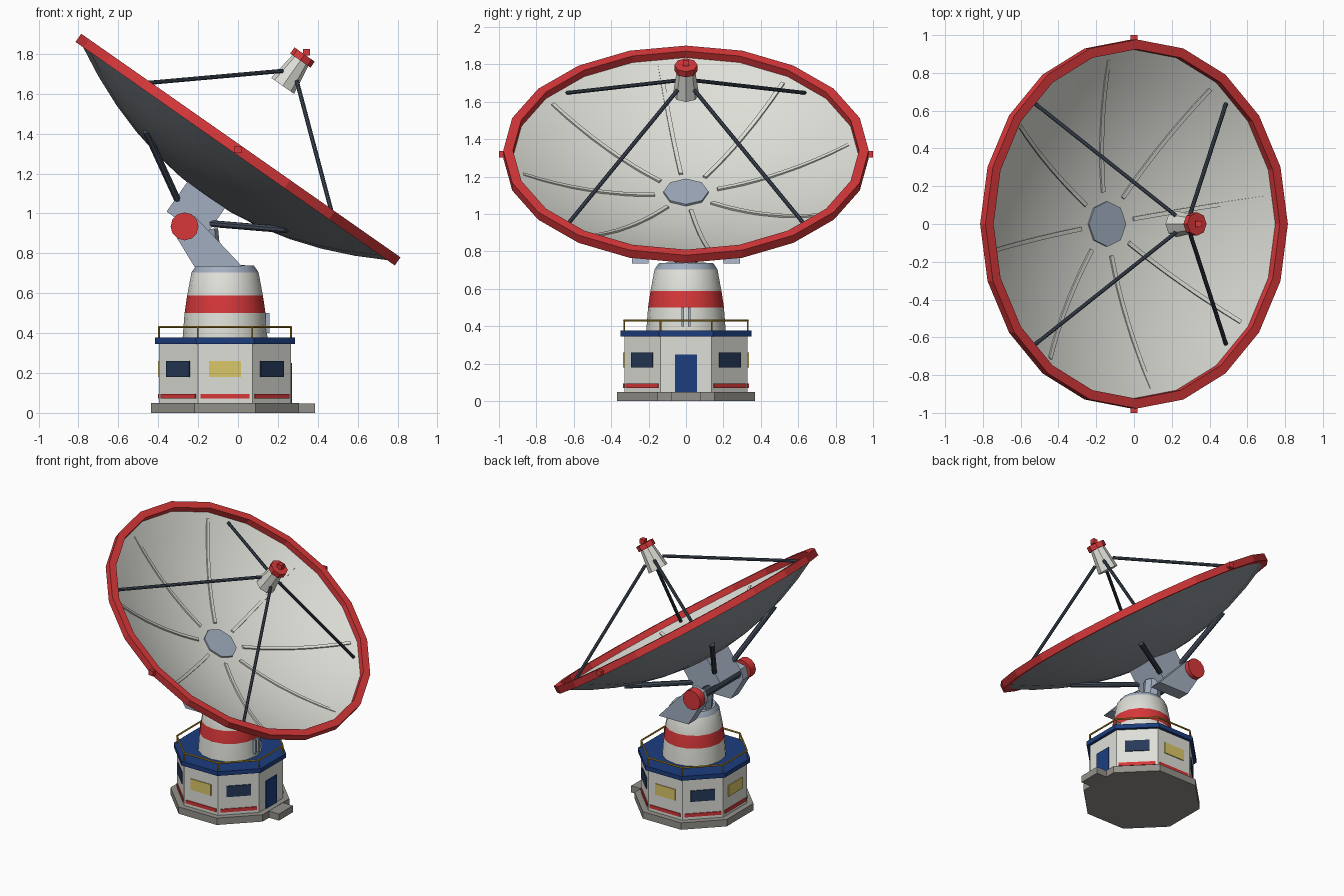
import bpy, bmesh
from math import pi, sin, cos, tan, radians
from mathutils import Matrix, Vector

cube = bpy.data.objects.get("Cube")
if cube:
    bpy.data.objects.remove(cube)


def material(name, r, g, b):
    m = bpy.data.materials.new(name)
    m.use_nodes = True
    col = [(c / 255) ** 2.2 for c in (r, g, b)] + [1]
    m.diffuse_color = col
    m.node_tree.nodes["Principled BSDF"].inputs["Base Color"].default_value = col
    return m


white = material("white paint", 222, 222, 215)
red = material("red paint", 214, 58, 60)
concrete = material("concrete", 146, 144, 137)
blue = material("blue paint", 34, 64, 126)
navy = material("dark glass", 42, 60, 88)
lit = material("lit glass", 218, 198, 104)
gold = material("yellow rail", 196, 154, 48)
steel = material("pale steel", 160, 172, 190)
dark = material("dark steel", 66, 75, 88)
backing = material("dish backing", 138, 144, 150)

TOWER_X = -0.065
TOWER = Matrix.Translation((TOWER_X, 0, 0))
# Dish space: z along the dish axis, x down the slope, y sideways
DISH = Matrix.Translation((0, 0, 1.32)) @ Matrix.Rotation(radians(35), 4, "Y")
ID = Matrix.Identity(4)


def finish(name, bm, mats, mtx=ID, smooth=False):
    bmesh.ops.remove_doubles(bm, verts=bm.verts, dist=1e-5)
    bmesh.ops.recalc_face_normals(bm, faces=bm.faces)
    me = bpy.data.meshes.new(name)
    bm.to_mesh(me)
    bm.free()
    for m in mats:
        me.materials.append(m)
    ob = bpy.data.objects.new(name, me)
    ob.matrix_world = mtx
    bpy.context.collection.objects.link(ob)
    if smooth:
        bpy.ops.object.select_all(action="DESELECT")
        ob.select_set(True)
        bpy.context.view_layer.objects.active = ob
        bpy.ops.object.shade_smooth_by_angle(angle=radians(30))
    return ob


def lathe(name, profile, segs, mats, mtx=ID, turn=0.0, rule=None, smooth=False):
    """Spin (radius, height) points; rule(i) gives the material of band i."""
    bm = bmesh.new()
    rings = [[bm.verts.new((r * cos(turn + 2 * pi * k / segs),
                            r * sin(turn + 2 * pi * k / segs), z))
              for k in range(segs)] for r, z in profile]
    for i in range(len(rings) - 1):
        for k in range(segs):
            n = (k + 1) % segs
            f = bm.faces.new((rings[i][k], rings[i][n], rings[i + 1][n], rings[i + 1][k]))
            f.material_index = rule(i) if rule else 0
    bmesh.ops.dissolve_degenerate(bm, edges=bm.edges, dist=1e-6)
    return finish(name, bm, mats, mtx, smooth)


def drum(name, r0, r1, z0, z1, segs, mat, mtx=ID, turn=0.0, smooth=False):
    return lathe(name, [(0, z0), (r0, z0), (r1, z1), (0, z1)], segs, [mat], mtx, turn,
                 smooth=smooth)


def box(name, centre, size, mat, mtx=ID):
    bm = bmesh.new()
    bmesh.ops.create_cube(bm, size=1, matrix=Matrix.Translation(centre)
                          @ Matrix.Diagonal((*size, 1)))
    return finish(name, bm, [mat], mtx)


def rod(name, a, b, radius, mat, mtx=ID, segs=8):
    a, b = Vector(a), Vector(b)
    aim = (b - a).to_track_quat("Z", "Y").to_matrix().to_4x4()
    return drum(name, radius, radius, 0, (b - a).length, segs, mat,
                mtx @ Matrix.Translation(a) @ aim, smooth=segs > 6)


# Octagonal base and hut
EIGHTH = pi / 8


def octagon(name, apothem, z0, z1, mat):
    r = apothem / cos(EIGHTH)
    return drum(name, r, r, z0, z1, 8, mat, TOWER, EIGHTH)


octagon("foundation", 0.37, 0, 0.05, concrete)
octagon("hut_walls", 0.33, 0.05, 0.346, white)
octagon("hut_roof", 0.35, 0.346, 0.377, blue)
box("door_step", (0.32, 0, 0.024), (0.13, 0.16, 0.048), concrete)

# Windows, door and skirting stripes on the eight walls
for k in range(8):
    wall = TOWER @ Matrix.Rotation(k * pi / 4, 4, "Z")
    if k == 0:
        box("door", (0.33, 0, 0.15), (0.012, 0.12, 0.2), blue, wall)
        continue
    glass = navy if k % 2 else lit
    box(f"window_{k}", (0.33, 0, 0.22), (0.012, 0.162, 0.08), glass, wall)
    box(f"stripe_{k}", (0.33, 0, 0.083), (0.012, 0.245, 0.024), red, wall)

# Roof railing
half = 0.33 * tan(EIGHTH)
for k in range(8):
    side = TOWER @ Matrix.Rotation(k * pi / 4, 4, "Z")
    rod(f"rail_post_{k}", (0.33, half, 0.37), (0.33, half, 0.43), 0.005, gold, side, 6)
    rod(f"rail_bar_{k}", (0.33, -half, 0.43), (0.33, half, 0.43), 0.006, gold, side, 6)

# Tapered tower with red band and steel cap
lathe("tower", [(0.213, 0.37), (0.203, 0.5), (0.19, 0.588), (0.168, 0.705), (0.145, 0.738),
                (0, 0.745)], 16, [white, red, steel], TOWER,
      rule=lambda i: (0, 1, 0, 2, 2)[i], smooth=True)
for s in (-1, 1):
    box("tower_ladder_rail", (0.148, s * 0.018, 0.45), (0.02, 0.014, 0.1), steel)

# Mount: two side arms, axle, drums and hub box
PIVOT = Vector((-0.268, 0, 0.935))
arm_shape = [(-0.22, 0.735), (0.02, 0.735), (-0.215, 0.985), (-0.3, 0.97), (-0.32, 0.9)]
for s, side in ((-1, "right"), (1, "left")):
    bm = bmesh.new()
    face = bm.faces.new([bm.verts.new((x, s * 0.2, z)) for x, z in arm_shape])
    ext = bmesh.ops.extrude_face_region(bm, geom=[face])
    bmesh.ops.translate(bm, vec=(0, s * 0.088, 0),
                        verts=[v for v in ext["geom"] if isinstance(v, bmesh.types.BMVert)])
    bm.faces.ensure_lookup_table()
    finish(f"{side}_arm", bm, [steel])
    rod(f"{side}_drum", PIVOT + Vector((0, s * 0.26, 0)), PIVOT + Vector((0, s * 0.32, 0)),
        0.07, red, segs=12)
rod("axle", PIVOT - Vector((0, 0.28, 0)), PIVOT + Vector((0, 0.28, 0)), 0.035, dark)
rod("neck", (-0.14, 0, 0.72), (-0.16, 0, 0.92), 0.06, steel)
box("hub_box", (0, 0, -0.36), (0.23, 0.24, 0.2), steel, DISH)

# Dish shell: pale inside, grey back
RADIUS = 0.94


def inner(r):
    return -0.01 - 0.25 * (1 - (r / RADIUS) ** 2)


def outer(r):
    return -0.02 - 0.265 * (1 - (r / RADIUS) ** 2)


steps = [RADIUS * i / 6 for i in range(7)]
shell = [(r, inner(r)) for r in steps] + [(r, outer(r)) for r in reversed(steps)]
lathe("dish", shell, 20, [white, backing], DISH, rule=lambda i: int(i > 5), smooth=True)
lathe("dish_rim", [(0.925, -0.025), (0.977, -0.025), (0.977, 0.025), (0.925, 0.025),
                   (0.925, -0.025)], 20, [red], DISH)
drum("hub_plate", 0.12, 0.12, -0.27, -0.243, 8, steel, DISH)
for s in (-1, 1):
    box("rim_knob", (0, s * 0.98, 1.32), (0.036, 0.04, 0.036), red)

# Curved ribs lying on the inside of the dish
for k in range(8):
    bm = bmesh.new()
    rows = []
    for i in range(9):
        r = 0.17 + 0.71 * i / 8
        rows.append([bm.verts.new((r, y, inner(r) + h)) for y, h in
                     ((-0.011, -0.004), (-0.011, 0.012), (0.011, 0.012), (0.011, -0.004))])
    for a, b in zip(rows, rows[1:]):
        for j in range(4):
            n = (j + 1) % 4
            bm.faces.new((a[j], a[n], b[n], b[j]))
    bm.faces.new(rows[0])
    bm.faces.new(rows[-1])
    finish(f"dish_rib_{k}", bm, [white], DISH @ Matrix.Rotation(radians(9 + 45 * k), 4, "Z"))

# Feed struts in front, braces behind
for su in (-1, 1):
    for sv in (-1, 1):
        rod("feed_strut", (su * 0.615, sv * 0.635, -0.03), (su * 0.045, sv * 0.045, 0.45),
            0.011, dark, DISH)
        rod("back_brace", (su * 0.07, sv * 0.08, -0.4), (su * 0.43, sv * 0.36, -0.19),
            0.018, dark, DISH)

# Feed horn at the focus
drum("feed_horn", 0.07, 0.048, 0.39, 0.55, 8, white, DISH)
drum("feed_cap", 0.062, 0.062, 0.545, 0.582, 8, red, DISH)
box("feed_tip", (0.343, 0, 1.808), (0.034, 0.034, 0.034), red)
